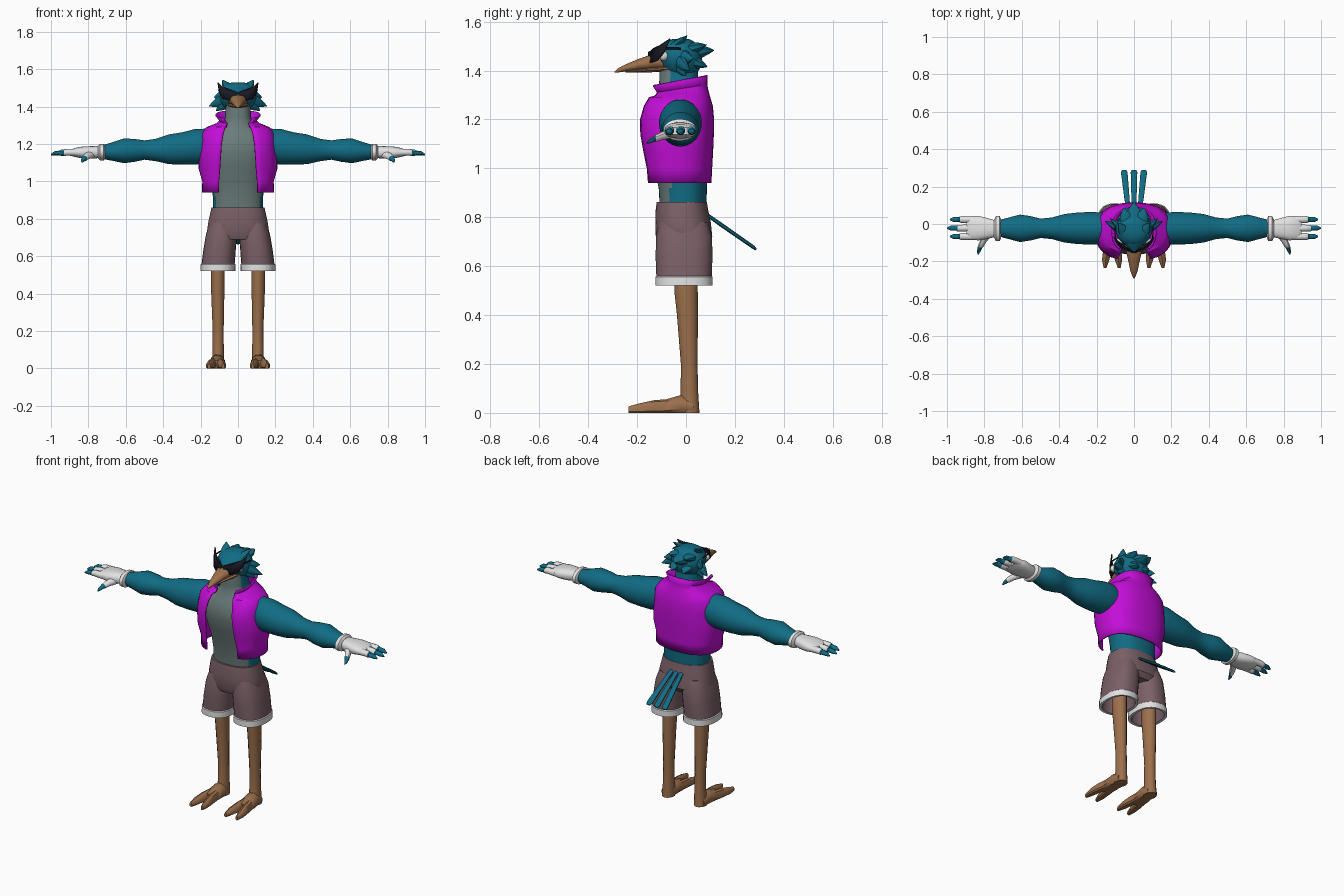
import bpy, bmesh, math
from mathutils import Vector

X, Y, Z = Vector((1, 0, 0)), Vector((0, 1, 0)), Vector((0, 0, 1))


def material(name, *rgb):
    m = bpy.data.materials.new(name)
    m.diffuse_color = [(c / 255 / 12.92 if c < 11 else ((c / 255 + 0.055) / 1.055) ** 2.4) for c in rgb] + [1]
    return m


TEAL = material("teal feathers", 17, 108, 132)
GREY = material("grey belly", 106, 124, 122)
PURPLE = material("purple vest", 196, 14, 216)
MAUVE = material("mauve cloth", 122, 96, 103)
BROWN = material("brown skin", 156, 112, 76)
WHITE = material("white cloth", 226, 226, 226)
BLACK = material("black lens", 26, 27, 38)


def finish(name, bm, mats, rule=None, mirror=False, solid=0):
    bmesh.ops.recalc_face_normals(bm, faces=bm.faces)
    if rule:
        for f in bm.faces:
            f.material_index = rule(f.calc_center_median())
    me = bpy.data.meshes.new(name)
    bm.to_mesh(me)
    bm.free()
    for m in mats:
        me.materials.append(m)
    ob = bpy.data.objects.new(name, me)
    bpy.context.collection.objects.link(ob)
    if solid:
        s = ob.modifiers.new("thickness", "SOLIDIFY")
        s.thickness, s.offset = solid, 0
    if mirror:
        ob.modifiers.new("mirror", "MIRROR")
    return ob


def loft(name, rings, mats, u=X, v=Y, sides=20, power=2, rule=None, mirror=False, floor=False):
    """rings: (centre, half width along u, half width along v)"""
    bm = bmesh.new()
    rows = []
    for c, a, b in rings:
        row = []
        for i in range(sides):
            t = 2 * math.pi * (i + 0.5) / sides
            cu, sv = math.cos(t), math.sin(t)
            p = Vector(c) + u * a * math.copysign(abs(cu) ** (2 / power), cu) \
                + v * b * math.copysign(abs(sv) ** (2 / power), sv)
            if floor:
                p.z = max(p.z, 0)
            row.append(bm.verts.new(p))
        rows.append(row)
    for r, s in zip(rows, rows[1:]):
        for i in range(sides):
            j = (i + 1) % sides
            bm.faces.new((r[i], r[j], s[j], s[i]))
    bm.faces.new(rows[0])
    bm.faces.new(rows[-1])
    return finish(name, bm, mats, rule, mirror)


def feather(name, base, tip, wide, thick, mirror=True, flat=Z):
    """Pointed tuft from base to tip, thin along the flat direction"""
    base, tip = Vector(base), Vector(tip)
    d = (tip - base).normalized()
    u = d.cross(flat).normalized()
    v = u.cross(d)
    rings = [(base.lerp(tip, t), wide * k, thick * k) for t, k in ((0, 1), (0.45, 0.8), (0.8, 0.35), (1, 0.03))]
    loft(name, rings, [TEAL], u, v, 8, mirror=mirror)


# Torso and neck with a grey front
body = [(0.83, .135, -.012, .095), (0.92, .135, -.013, .099), (1.0, .14, -.02, .108), (1.08, .16, -.03, .118),
        (1.15, .172, -.034, .13), (1.21, .172, -.034, .126), (1.26, .15, -.03, .108), (1.30, .085, -.026, .086),
        (1.34, .07, -.03, .08), (1.43, .066, -.03, .078)]
loft("torso", [((0, cy, z), rx, ry) for z, rx, cy, ry in body], [TEAL, GREY], sides=40, power=2.3,
     rule=lambda c: int(c.y < -0.068))

# Open vest with a flared collar: height, half width, front y, back y, half gap, collar drop at front
vest = [(0.94, .188, -.165, .10, .098, 0), (1.0, .187, -.17, .103, .097, 0), (1.07, .207, -.18, .107, .092, 0),
        (1.14, .205, -.192, .11, .088, 0), (1.20, .198, -.193, .111, .084, 0), (1.255, .192, -.175, .106, .076, 0),
        (1.288, .165, -.155, .096, .066, 0), (1.305, .115, -.135, .088, .058, .012),
        (1.325, .095, -.13, .083, .055, .018), (1.357, .118, -.155, .085, .075, .024)]
bm = bmesh.new()
N = 36
rows = []
for z, rx, y0, y1, gap, drop in vest:
    cy, ry, a0 = (y0 + y1) / 2, (y1 - y0) / 2, math.asin(gap / rx)
    row = []
    for i in range(N + 1):
        a = a0 + (2 * math.pi - 2 * a0) * i / N
        k = 1 + 0.07 * math.sin(2 * a) ** 2
        row.append(bm.verts.new((rx * k * math.sin(a), cy - ry * k * math.cos(a), z - drop * math.cos(a))))
    rows.append(row)
for r, s in zip(rows, rows[1:]):
    for i in range(N):
        bm.faces.new((r[i], r[i + 1], s[i + 1], s[i]))
finish("vest", bm, [PURPLE], solid=0.008)

# Shorts: hips, then hollow legs with white cuffs
loft("shorts_hips", [((0, -.012, .69), .15, .10), ((0, -.008, .72), .168, .116), ((0, -.012, .78), .16, .114),
                     ((0, -.017, .835), .148, .107), ((0, -.017, .862), .142, .103)], [MAUVE], sides=32, power=2.4)
loft("shorts_leg", [((.105, -.008, .62), .07, .095), ((.107, -.008, .522), .078, .104),
                    ((.107, -.008, .52), .094, .118), ((.106, -.008, .556), .094, .118),
                    ((.106, -.008, .56), .089, .114), ((.098, -.008, .64), .087, .117),
                    ((.088, -.008, .72), .083, .115), ((.08, -.01, .78), .07, .10)],
     [MAUVE, WHITE], sides=28, power=2.4, mirror=True, rule=lambda c: int(c.z < .559))

# Bare legs and two-toed feet
loft("leg", [((.108, 0, .62), .038, .048), ((.108, 0, .5), .038, .048), ((.108, .006, .4), .036, .043),
             ((.106, .013, .2), .03, .034), ((.106, .014, .08), .031, .036), ((.108, .012, .0), .036, .043)],
     [BROWN], sides=14, mirror=True)
loft("foot", [((.11, .03, .02), .035, .03), ((.11, -.02, .03), .042, .045), ((.113, -.07, .02), .046, .04),
              ((.115, -.12, .015), .04, .03)], [BROWN], X, Z, 12, mirror=True, floor=True)
for side in (-1, 1):
    loft("toe", [((.112 + side * .016, -.05, .02), .022, .038), ((.116 + side * .026, -.13, .018), .023, .034),
                 ((.117 + side * .034, -.19, .014), .021, .025), ((.117 + side * .038, -.235, .01), .008, .016)],
         [BROWN], X, Z, 10, mirror=True, floor=True)

# Muscular arms: x, half depth, half height, centre z
arm = [(.10, .07, .075, 1.19), (.17, .085, .093, 1.19), (.23, .088, .096, 1.185), (.30, .085, .087, 1.176),
       (.37, .077, .08, 1.172), (.44, .058, .06, 1.168), (.50, .052, .052, 1.168), (.55, .065, .061, 1.166),
       (.61, .074, .067, 1.164), (.67, .058, .05, 1.16), (.73, .042, .036, 1.157)]
loft("arm", [((x, -.023, z), a, b) for x, a, b, z in arm], [TEAL], Y, Z, 24, mirror=True)

# Gloves: rolled cuff, palm, three fingers and a thumb with teal tips
loft("glove_cuff", [((.712, -.025, 1.157), .055, .036), ((.718, -.025, 1.157), .068, .045),
                    ((.738, -.025, 1.157), .068, .045), ((.748, -.025, 1.157), .05, .034)],
     [WHITE], Y, Z, 20, mirror=True)
loft("glove_palm", [((.74, -.025, 1.157), .044, .032), ((.78, -.024, 1.155), .055, .034),
                    ((.83, -.022, 1.155), .066, .032), ((.875, -.022, 1.155), .064, .024),
                    ((.895, -.022, 1.153), .055, .015)], [WHITE], Y, Z, 20, power=2.5, mirror=True)
for y, tip in ((.024, .985), (-.022, 1.0), (-.067, .985)):
    loft("finger", [((.86, y, 1.155), .02, .019), ((.915, y, 1.156), .019, .018), ((tip - .055, y, 1.153), .018, .017),
                    ((tip - .05, y, 1.152), .014, .013), ((tip - .02, y, 1.15), .014, .012),
                    ((tip, y, 1.143), .004, .004)],
         [WHITE, TEAL], Y, Z, 10, mirror=True, rule=lambda c, t=tip: int(c.x > t - .053))
loft("thumb", [((.785, -.06, 1.145), .026, .022), ((.81, -.1, 1.133), .019, .017), ((.822, -.125, 1.123), .016, .015),
               ((.823, -.128, 1.122), .013, .012), ((.83, -.145, 1.113), .011, .01), ((.833, -.162, 1.104), .003, .003)],
     [WHITE, TEAL], X, Z, 10, mirror=True, rule=lambda c: int(c.y < -.126))

# Head
head = [(1.385, .062, -.018, .06), (1.405, .084, -.02, .076), (1.44, .098, -.026, .092), (1.475, .098, -.03, .094),
        (1.505, .084, -.03, .077), (1.522, .06, -.027, .055), (1.53, .03, -.02, .03)]
loft("head", [((0, cy, z), rx, ry) for z, rx, cy, ry in head], [TEAL], sides=24)
loft("brow", [((0, 0, 1.495), .07, .033), ((0, -.08, 1.493), .06, .028), ((0, -.12, 1.478), .036, .02),
              ((0, -.148, 1.468), .012, .008)], [TEAL], X, Z, 12)

# Head feathers
feather("crown_tuft", (.045, -.05, 1.495), (.083, .005, 1.543), .035, .02)
feather("crest_feather", (.04, .02, 1.49), (.055, .085, 1.505), .04, .025)
feather("back_crest", (0, .01, 1.475), (0, .115, 1.483), .06, .04, False)
feather("nape_feather", (.035, .02, 1.44), (.04, .088, 1.415), .04, .03)
feather("upper_cheek_feather", (.07, -.02, 1.455), (.128, .03, 1.45), .035, .022, flat=Y)
feather("middle_cheek_feather", (.065, -.03, 1.44), (.155, .015, 1.402), .035, .025, flat=Y)
feather("lower_cheek_feather", (.06, -.025, 1.42), (.118, .0, 1.378), .03, .025, flat=Y)

# Beak
loft("upper_beak", [((0, -.07, 1.438), .062, .038), ((0, -.13, 1.436), .048, .034), ((0, -.19, 1.425), .033, .024),
                    ((0, -.25, 1.41), .02, .014), ((0, -.28, 1.4), .009, .008), ((0, -.292, 1.394), .002, .002)],
     [BROWN], X, Z, 14)
loft("lower_beak", [((0, -.07, 1.41), .066, .013), ((0, -.12, 1.405), .05, .012), ((0, -.19, 1.4), .029, .008),
                    ((0, -.25, 1.397), .012, .004)], [BROWN], X, Z, 12)

# Eyes and pointed dark glasses
loft("eye", [((.072, -.113 + .01 * i, 1.46), r, r) for i, r in enumerate((.004, .018, .022, .02, .01))],
     [WHITE], X, Z, 12, mirror=True)
bm = bmesh.new()
bm.faces.new([bm.verts.new(p) for p in ((0.002, -.152, 1.476), (.012, -.152, 1.452), (.045, -.146, 1.432),
                                        (.082, -.116, 1.442), (.1, -.09, 1.475), (.108, -.066, 1.53),
                                        (.085, -.095, 1.508), (.05, -.132, 1.49))])
bmesh.ops.triangulate(bm, faces=bm.faces)
finish("glasses_lens", bm, [BLACK], mirror=True, solid=0.006)
loft("glasses_arm", [((.098, -.09, 1.492), .003, .006), ((.103, -.02, 1.49), .003, .005)], [BLACK], X, Z, 6, mirror=True)

# Tail of three flat feathers
slope = Vector((0, .82, -.57))
for x in (-1, 0, 1):
    loft("tail_feather", [((x * .03, .07, .822), .012, .007), ((x * .038, .14, .772), .015, .009),
                          ((x * .052, .275, .678), .019, .008), ((x * .053, .287, .668), .013, .005)],
         [TEAL], X, X.cross(slope).normalized(), 8)

# Smooth shading that keeps sharp edges
for ob in bpy.context.collection.objects:
    ob.select_set(True)
    bpy.context.view_layer.objects.active = ob
bpy.ops.object.shade_smooth_by_angle(angle=math.radians(38))
